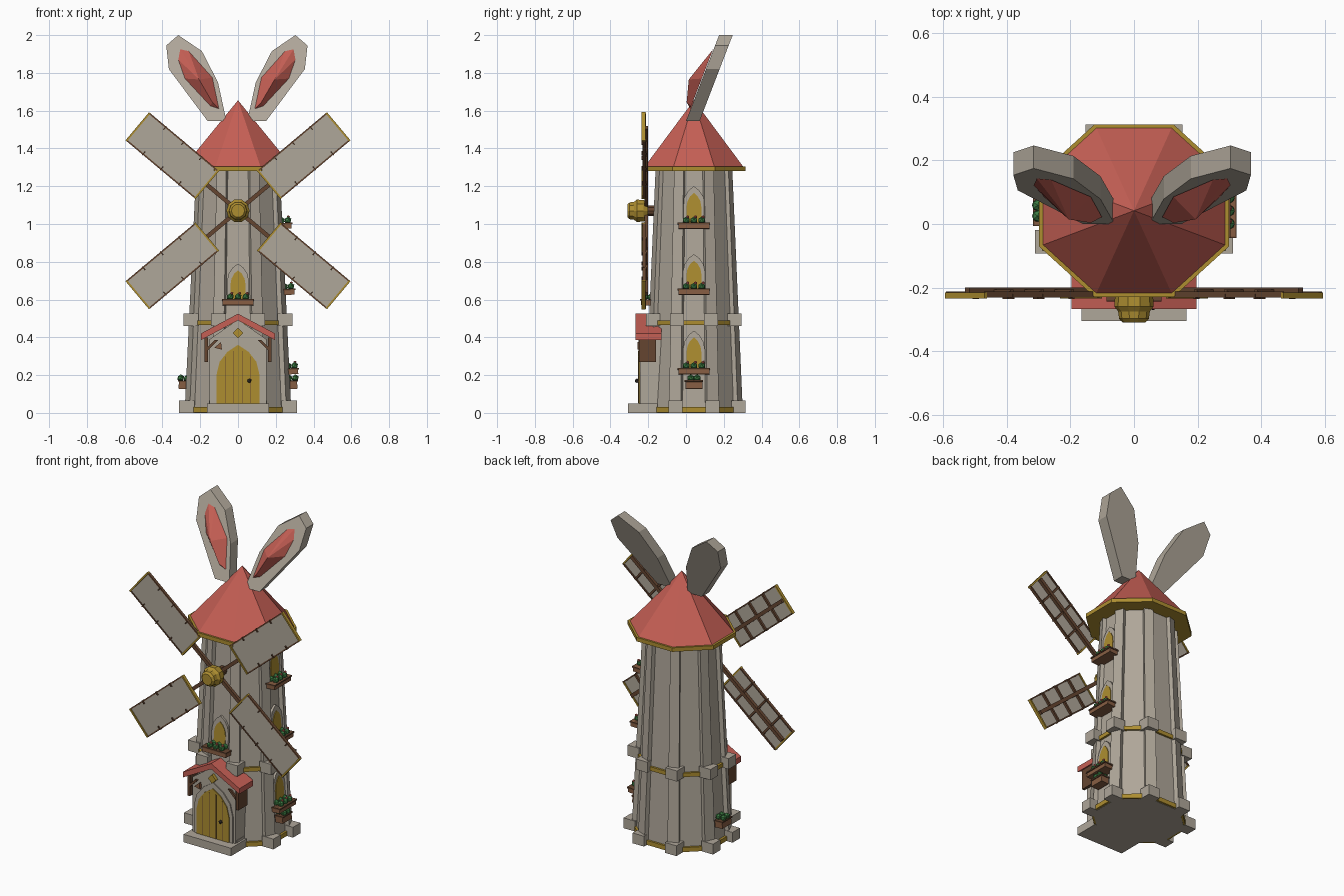
import bpy, bmesh, math
from mathutils import Vector, Matrix

if "Cube" in bpy.data.objects:
    bpy.data.objects.remove(bpy.data.objects["Cube"])


def material(name, r, g, b):
    m = bpy.data.materials.new(name)
    m.use_nodes = True
    m.diffuse_color = (r, g, b, 1)
    m.node_tree.nodes["Principled BSDF"].inputs["Base Color"].default_value = (r, g, b, 1)
    return m


STONE = material("warm stone", 0.43, 0.385, 0.32)
RED = material("roof red", 0.56, 0.115, 0.09)
GOLD = material("gold", 0.42, 0.27, 0.03)
WOOD = material("dark wood", 0.13, 0.06, 0.03)
BOX = material("planter wood", 0.24, 0.11, 0.055)
GREEN = material("leaf green", 0.045, 0.2, 0.055)
IRON = material("dark iron", 0.05, 0.04, 0.035)

CY, SX, TOP = 0.042, 1.1, 1.28   # tower centre, width stretch, wall height
UP = Vector((0, 0, 1))


def finish(name, bm, mat):
    bmesh.ops.recalc_face_normals(bm, faces=bm.faces)
    me = bpy.data.meshes.new(name)
    bm.to_mesh(me)
    bm.free()
    me.materials.append(mat)
    ob = bpy.data.objects.new(name, me)
    bpy.context.collection.objects.link(ob)
    return ob


def loft(name, rings, mat):
    """Closed skin through rings of points; a one-point ring makes a tip."""
    bm = bmesh.new()
    loops = [[bm.verts.new(p) for p in ring] for ring in rings]
    for a, b in zip(loops, loops[1:]):
        n = len(a)
        for i in range(n):
            j = (i + 1) % n
            bm.faces.new((a[i], a[j], b[0]) if len(b) == 1 else (a[i], a[j], b[j], b[i]))
    for loop in (loops[0], loops[-1]):
        if len(loop) > 2:
            bm.faces.new(loop)
    return finish(name, bm, mat)


def frame(origin, u, n, w):
    """Local axes: u sideways, n outwards, w upwards."""
    cols = [Vector(c).normalized() for c in (u, n, w)]
    return Matrix.Translation(origin) @ Matrix(cols).transposed().to_4x4()


FRONT = frame((0, 0, 0), (1, 0, 0), (0, -1, 0), UP)


def prism(name, pts, n0, n1, mat, f=FRONT):
    return loft(name, [[f @ Vector((u, n, w)) for u, w in pts] for n in (n0, n1)], mat)


def box(name, u0, u1, w0, w1, n0, n1, mat, f=FRONT):
    return prism(name, [(u0, w0), (u1, w0), (u1, w1), (u0, w1)], n0, n1, mat, f)


def blobs(name, centres, r, mat, f):
    bm = bmesh.new()
    for c in centres:
        bmesh.ops.create_icosphere(bm, subdivisions=1, radius=r,
                                   matrix=Matrix.Translation(f @ Vector(c)))
    return finish(name, bm, mat)


def arch(w, z0, h):
    s = z0 + h * 0.5
    k = h * 0.5
    half = [(w, z0), (w, s), (w * 0.86, s + k * 0.42), (w * 0.5, s + k * 0.76)]
    return half + [(0, z0 + h)] + [(-x, z) for x, z in reversed(half)]


def octagon(ap, z):
    r = ap / math.cos(math.pi / 8)
    return [Vector((SX * r * math.cos(a), CY + r * math.sin(a), z))
            for a in (math.pi / 8 + k * math.pi / 4 for k in range(8))]


def apothem(z):
    return 0.235 - 0.053 * z / TOP


# Tower walls, gold bands and roof
loft("tower_wall", [octagon(apothem(z), z) for z in (0, TOP)], STONE)
for name, z0, z1 in (("base_band", 0.002, 0.03), ("middle_band", 0.465, 0.49)):
    loft(name, [octagon(apothem(z0) + 0.012, z) for z in (z0, z1)], GOLD)
loft("roof_eave", [octagon(0.272, z) for z in (1.28, 1.305)], GOLD)
loft("roof", [octagon(0.26, 1.305), [Vector((0, CY, 1.655))]], RED)

# Corner pilasters with stone blocks
for k in range(8):
    ang = math.pi / 8 + k * math.pi / 4
    n = Vector((math.cos(ang), math.sin(ang), 0))
    t = Vector((-n.y, n.x, 0))
    rings = []
    for z, w in ((0, 0.034), (TOP, 0.027)):
        v = octagon(apothem(z), z)[k]
        rings.append([v - n * 0.04 - t * w, v + n * 0.012 - t * w,
                      v + n * 0.012 + t * w, v - n * 0.04 + t * w])
    loft("pilaster", rings, STONE)
    for z0, z1 in ((0, 0.065), (0.46, 0.527)):
        v = octagon(apothem(z0), z0)[k]
        x, y = v.x * 1.05, CY + (v.y - CY) * 1.0
        box("corner_block", x - 0.04, x + 0.04, z0, z1, -y - 0.037, -y + 0.037, STONE)


def side_frame(direction, z):
    """Frame lying on the sloping wall that faces the given direction."""
    d = Vector(direction)
    s = SX if d.x else 1
    slope = 0.053 / TOP * s
    return frame(Vector((0, CY, z)) + d * apothem(z) * s,
                 UP.cross(d), d + UP * slope, UP - d * slope)


def planter(f, half, w0, w1, n0, n1, rows):
    box("planter", -half, half, w0, w1, n0, n1, BOX, f)
    box("planter_rim", -half - 0.004, half + 0.004, w1 - 0.008, w1, n0, n1 + 0.005, WOOD, f)
    mid = (n0 + n1) / 2
    us = [(i - (rows - 1) / 2) * half * 1.5 / rows for i in range(rows)]
    blobs("leaves", [(u, mid + s, w1 + 0.012) for u in us for s in (-0.017, 0.017)],
          0.02, GREEN, f)
    if rows > 2:
        blobs("flowers", [(u + 0.008, mid + 0.02, w1 + 0.03) for u in us], 0.009, RED, f)


# Arched windows with flower boxes: one in front, three on the left side
for d, z, h in (((0, -1, 0), 0.60, 0.155), ((1, 0, 0), 0.235, 0.165),
                ((1, 0, 0), 0.655, 0.15), ((1, 0, 0), 1.005, 0.16)):
    f = side_frame(d, z)
    prism("window_surround", arch(0.058, 0, h + 0.035), -0.02, 0.014, STONE, f)
    prism("window_pane", arch(0.04, 0, h), 0, 0.018, GOLD, f)
    planter(f, 0.082, -0.032, 0, 0, 0.07, 3)

# Small flower boxes low on both sides
for sx in (1, -1):
    planter(side_frame((sx, 0, 0), 0.17), 0.045, -0.045, 0, 0.01, 0.062, 2)

# Porch with gabled roof, step and door
prism("porch_wall", [(-0.15, 0), (0.15, 0), (0.15, 0.39), (0, 0.495), (-0.15, 0.39)],
      0.1, 0.24, STONE)
box("door_step", -0.165, 0.165, 0, 0.05, 0.15, 0.306, STONE)
prism("porch_roof", [(-0.197, 0.385), (-0.197, 0.42), (0, 0.525), (0.197, 0.42),
                     (0.197, 0.385), (0, 0.49)], 0.13, 0.268, RED)
prism("door_surround", arch(0.135, 0.04, 0.355), 0.2, 0.247, STONE)
prism("door", arch(0.113, 0.05, 0.31), 0.2, 0.252, GOLD)
for u in (-0.068, -0.023, 0.023, 0.068):
    box("door_groove", u - 0.002, u + 0.002, 0.052, 0.345 - abs(u) * 0.7, 0.25, 0.254, WOOD)
blobs("door_handle", [(0.06, 0.26, 0.17)], 0.012, IRON, FRONT)
prism("gable_diamond", [(0, 0.395), (0.028, 0.423), (0, 0.452), (-0.028, 0.423)],
      0.23, 0.26, GOLD)
for s in (1, -1):
    box("porch_post", s * 0.16, s * 0.178, 0.27, 0.4, 0.16, 0.25, WOOD)
    prism("porch_brace", [(s * 0.125, 0.385), (s * 0.105, 0.385), (s * 0.16, 0.33),
                          (s * 0.16, 0.35)], 0.236, 0.252, WOOD)
prism("porch_ornament", [(-0.125, 0.345), (-0.085, 0.335), (-0.09, 0.375)], 0.23, 0.258, BOX)

# Sails, arms and hub
HZ = 1.07
for a in (40, 140, 220, 320):
    c, s = math.cos(math.radians(a)), math.sin(math.radians(a))
    f = frame((0, 0, HZ), (c, 0, s), (0, -1, 0), (-s, 0, c))
    box("sail_cloth", 0.218, 0.69, -0.092, 0.092, 0.221, 0.228, STONE, f)
    box("sail_arm", 0.03, 0.685, -0.011, 0.011, 0.2, 0.22, WOOD, f)
    for w in (-0.093, 0.093):
        box("sail_rail", 0.216, 0.692, w - 0.004, w + 0.004, 0.213, 0.231, WOOD, f)
    for u in (0.217, 0.691):
        box("sail_end", u - 0.005, u + 0.005, -0.097, 0.097, 0.215, 0.235, GOLD, f)
    for u in (0.33, 0.454, 0.578):
        box("sail_batten", u - 0.006, u + 0.006, -0.092, 0.092, 0.206, 0.22, WOOD, f)
        for w in (-0.087, 0.087):
            box("sail_clip", u - 0.003, u + 0.003, w - 0.012, w + 0.012, 0.22, 0.236, WOOD, f)


def disc(r, y):
    return [Vector((r * math.cos(k * math.pi / 5), y, HZ + r * math.sin(k * math.pi / 5)))
            for k in range(10)]


loft("hub", [disc(0.045, -0.2), disc(0.06, -0.225), disc(0.062, -0.26), disc(0.05, -0.275),
             disc(0.047, -0.298), disc(0.035, -0.31)], GOLD)
loft("axle", [disc(0.028, -0.1), disc(0.028, -0.21)], WOOD)

# Tall ears leaning back, with a ridged red inner part
EAR = [(0.055, 1.545), (0.155, 1.545), (0.36, 1.82), (0.374, 1.945), (0.31, 2.0),
       (0.185, 1.915), (0.1, 1.75)]
INNER = [(0.095, 1.61), (0.14, 1.625), (0.275, 1.77), (0.31, 1.87), (0.3, 1.925),
         (0.255, 1.915), (0.13, 1.775)]


def lean(z):
    return (z - 1.545) * 0.385


for s, side in ((1, "left"), (-1, "right")):
    def ear_point(x, z, d):
        return Vector((s * x - 0.006, lean(z) + d, z))
    loft(side + "_ear", [[ear_point(x, z, d) for x, z in EAR] for d in (0, 0.072)], STONE)
    # Ridge pair closes the raised centre
    bm = bmesh.new()
    rim = [bm.verts.new(ear_point(x, z, -0.003)) for x, z in INNER]
    low = bm.verts.new(ear_point(0.13, 1.645, -0.035))
    high = bm.verts.new(ear_point(0.2, 1.765, -0.07))
    ridge = [low, low, high, high, high, high, high]
    for i in range(7):
        j = (i + 1) % 7
        quad = [rim[i], rim[j], ridge[j]] + ([ridge[i]] if ridge[i] != ridge[j] else [])
        bm.faces.new(quad)
    bm.faces.new(rim)
    finish(side + "_inner_ear", bm, RED)
